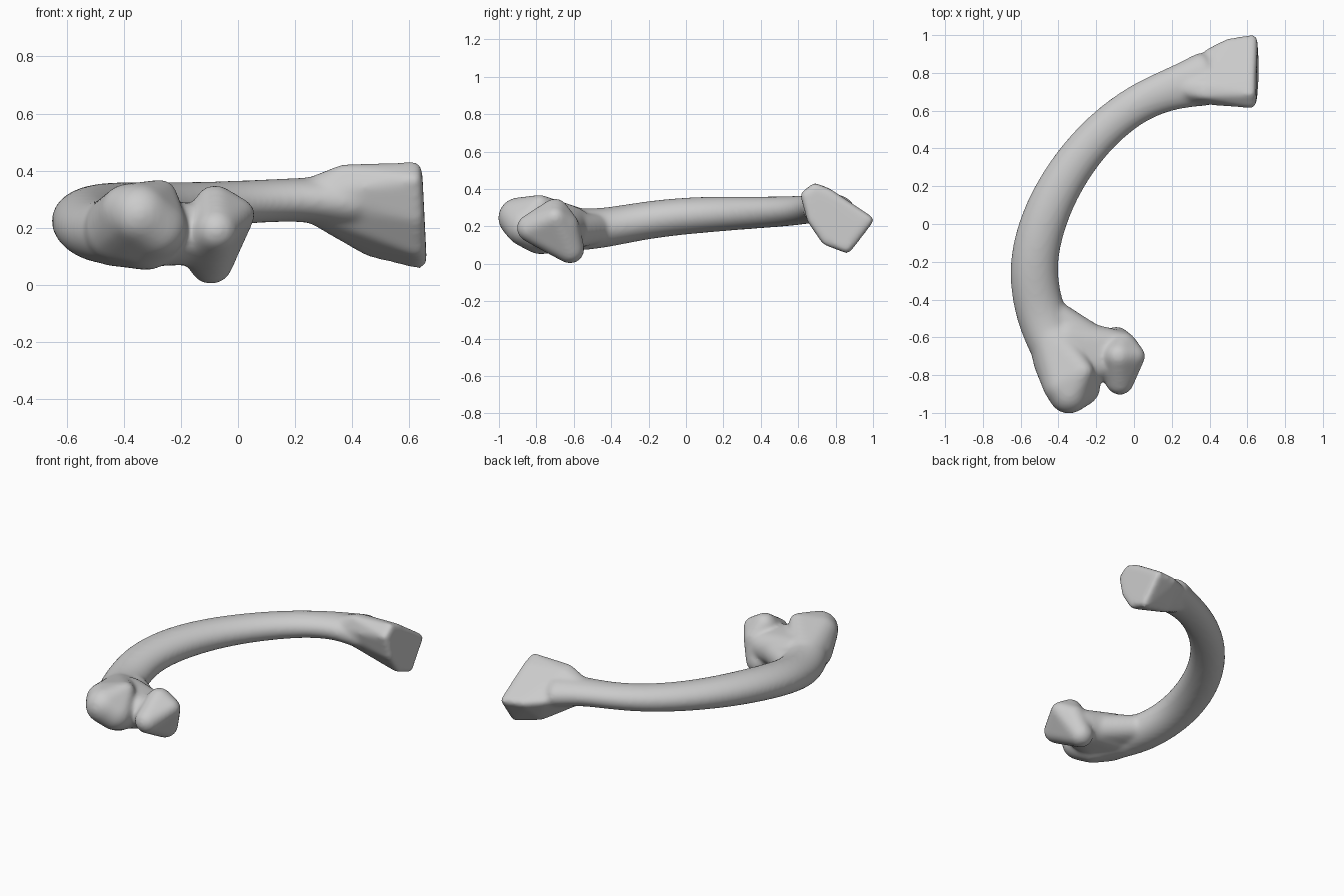
import bpy, bmesh, math
from mathutils import Vector, Matrix

if "Cube" in bpy.data.objects:
    bpy.data.objects.remove(bpy.data.objects["Cube"], do_unlink=True)

bone = bpy.data.materials.new("bone_grey")
bone.use_nodes = True
bone.diffuse_color = (0.6, 0.6, 0.6, 1)
bone.node_tree.nodes["Principled BSDF"].inputs["Base Color"].default_value = (0.6, 0.6, 0.6, 1)


def add_object(name, bm):
    bmesh.ops.recalc_face_normals(bm, faces=bm.faces)
    mesh = bpy.data.meshes.new(name)
    bm.to_mesh(mesh)
    bm.free()
    mesh.materials.append(bone)
    obj = bpy.data.objects.new(name, mesh)
    bpy.context.collection.objects.link(obj)
    return obj


def hull(name, balls):
    """Convex skin stretched over balls given as (x, y, z, radius)."""
    bm = bmesh.new()
    for x, y, z, r in balls:
        bmesh.ops.create_icosphere(bm, subdivisions=3, radius=r,
                                   matrix=Matrix.Translation((x, y, z)))
    result = bmesh.ops.convex_hull(bm, input=bm.verts)
    inside = {g for g in result["geom_interior"] if isinstance(g, bmesh.types.BMVert)}
    bmesh.ops.delete(bm, geom=list(inside), context="VERTS")
    return add_object(name, bm)


def loft(name, stations, sides=16):
    """Tube through (x, y, z, half width, half height) stations."""
    bm = bmesh.new()
    rings = []
    centres = [Vector(s[:3]) for s in stations]
    for i, (x, y, z, w, h) in enumerate(stations):
        along = centres[min(i + 1, len(centres) - 1)] - centres[max(i - 1, 0)]
        side = along.cross(Vector((0, 0, 1))).normalized()
        up = side.cross(along).normalized()
        ring = []
        for k in range(sides):
            a = math.tau * k / sides
            ring.append(bm.verts.new(centres[i] + side * w * math.cos(a) + up * h * math.sin(a)))
        rings.append(ring)
    for a, b in zip(rings, rings[1:]):
        for k in range(sides):
            n = (k + 1) % sides
            bm.faces.new((a[k], a[n], b[n], b[k]))
    bm.faces.new(rings[0])
    bm.faces.new(rings[-1])
    obj = add_object(name, bm)
    sub = obj.modifiers.new("round", "SUBSURF")
    sub.levels = 2
    bpy.context.view_layer.objects.active = obj
    bpy.ops.object.modifier_apply(modifier="round")
    return obj


# curved shaft
shaft = loft("rib_shaft", [
    (0.44, 0.79, 0.28, 0.16, 0.10), (0.34, 0.755, 0.29, 0.14, 0.09),
    (0.22, 0.722, 0.30, 0.115, 0.077),
    (0.05, 0.66, 0.291, 0.104, 0.077), (-0.125, 0.54, 0.280, 0.106, 0.082),
    (-0.30, 0.355, 0.273, 0.112, 0.088), (-0.435, 0.135, 0.265, 0.121, 0.098),
    (-0.512, -0.075, 0.250, 0.128, 0.102), (-0.537, -0.26, 0.225, 0.131, 0.104),
    (-0.505, -0.45, 0.188, 0.134, 0.108), (-0.445, -0.60, 0.182, 0.135, 0.118),
    (-0.39, -0.74, 0.20, 0.12, 0.13)])

# flared flat-ended tip: slanted outline repeated from neck to end face
r = 0.028
outline = [(0.64, 0.365), (0.69, 0.403), (0.76, 0.375), (0.975, 0.232),
           (0.86, 0.082), (0.75, 0.125), (0.675, 0.235)]
tip_balls = [(0.628 - 0.05 * (z - 0.2), y, z, r) for y, z in outline]
tip_balls += [(0.37, 0.685, 0.395, r), (0.37, 0.73, 0.388, r), (0.41, 0.91, 0.255, r),
              (0.50, 0.955, 0.24, r), (0.46, 0.84, 0.125, r), (0.36, 0.77, 0.19, r),
              (0.30, 0.665, 0.32, r), (0.24, 0.725, 0.30, 0.068)]
tip = hull("flared_tip", tip_balls)

# rounded front lobe
front_lobe = hull("front_lobe", [
    (-0.345, -0.895, 0.245, 0.11), (-0.285, -0.86, 0.20, 0.108),
    (-0.27, -0.78, 0.312, 0.057), (-0.385, -0.85, 0.255, 0.10),
    (-0.32, -0.78, 0.165, 0.115), (-0.41, -0.72, 0.195, 0.125),
    (-0.44, -0.60, 0.185, 0.12)])

# side lobe and the bridge that joins it to the shaft
side_lobe = hull("side_lobe", [
    (-0.08, -0.70, 0.275, 0.075), (0.0, -0.70, 0.245, 0.06),
    (-0.095, -0.62, 0.078, 0.078), (-0.075, -0.83, 0.19, 0.076),
    (-0.13, -0.72, 0.16, 0.09), (-0.06, -0.65, 0.20, 0.08)])
bridge = hull("bridge", [
    (-0.36, -0.62, 0.19, 0.12), (-0.27, -0.74, 0.18, 0.115),
    (-0.16, -0.73, 0.185, 0.10), (-0.13, -0.65, 0.17, 0.10)])
# web filling the inner corner between the shaft and the bridge
web = hull("inner_web", [
    (-0.44, -0.47, 0.19, 0.08), (-0.37, -0.55, 0.175, 0.085), (-0.24, -0.61, 0.17, 0.09)])

# fuse the parts into one smooth bone
parts = [shaft, tip, front_lobe, side_lobe, bridge, web]
bpy.ops.object.select_all(action="DESELECT")
for part in parts:
    part.select_set(True)
bpy.context.view_layer.objects.active = shaft
bpy.ops.object.join()
shaft.name = "rib_bone"
remesh = shaft.modifiers.new("fuse", "REMESH")
remesh.mode = "VOXEL"
remesh.voxel_size = 0.011
smooth = shaft.modifiers.new("soften", "SMOOTH")
smooth.factor = 0.5
smooth.iterations = 18
for name in ("fuse", "soften"):
    bpy.ops.object.modifier_apply(modifier=name)
shaft.data.materials.clear()
shaft.data.materials.append(bone)
bpy.ops.object.shade_smooth()
